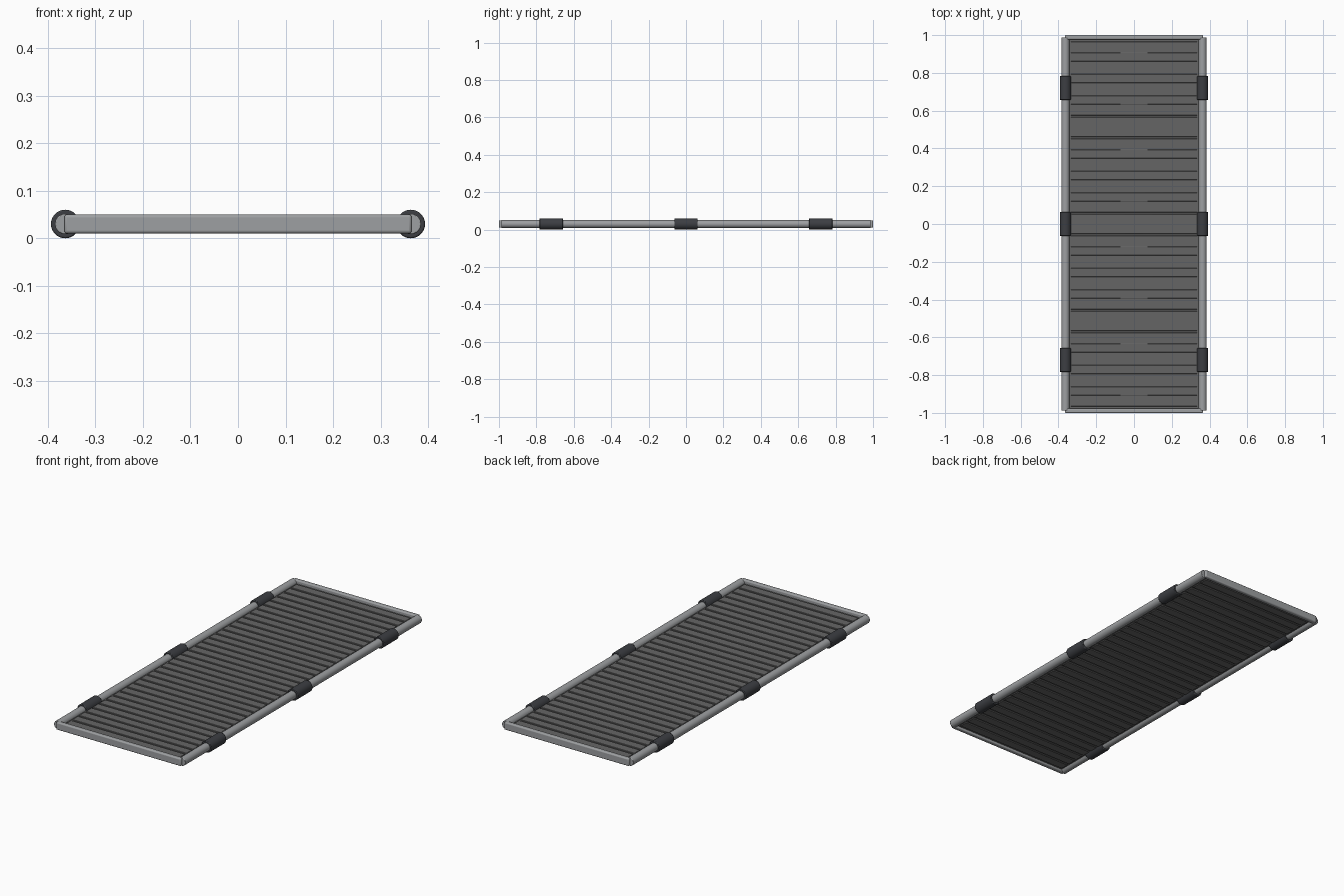
import bpy, bmesh, math
from mathutils import Matrix

if "Cube" in bpy.data.objects:
    bpy.data.objects.remove(bpy.data.objects["Cube"])


def material(name, rgb):
    m = bpy.data.materials.new(name)
    m.diffuse_color = (*rgb, 1)
    m.use_nodes = True
    m.node_tree.nodes["Principled BSDF"].inputs["Base Color"].default_value = m.diffuse_color
    return m


STEEL = material("steel", (0.34, 0.35, 0.36))
DECK = material("deck_grey", (0.13, 0.13, 0.13))
RUBBER = material("rubber", (0.045, 0.048, 0.055))
AXIS_Z = 0.03


def finish(ob, mat, bevel=0.0, segments=2):
    ob.data.materials.append(mat)
    if bevel:
        mod = ob.modifiers.new("bevel", "BEVEL")
        mod.width, mod.segments = bevel, segments
        mod.limit_method = "ANGLE"
        mod.angle_limit = math.radians(50)
    bpy.ops.object.select_all(action="DESELECT")
    ob.select_set(True)
    bpy.context.view_layer.objects.active = ob
    bpy.ops.object.shade_smooth_by_angle(angle=math.radians(35))


def boxes(name, items, mat, bevel=0.0, segments=2):
    """One object from a list of (centre, size) boxes."""
    bm = bmesh.new()
    for c, s in items:
        bmesh.ops.create_cube(bm, size=1, matrix=Matrix.Translation(c) @ Matrix.Diagonal((*s, 1)))
    me = bpy.data.meshes.new(name)
    bm.to_mesh(me)
    bm.free()
    ob = bpy.data.objects.new(name, me)
    bpy.context.collection.objects.link(ob)
    finish(ob, mat, bevel, segments)


def tube(name, x, y, radius, length, mat, bevel):
    bpy.ops.mesh.primitive_cylinder_add(vertices=32, radius=radius, depth=length,
                                        location=(x, y, AXIS_Z), rotation=(math.pi / 2, 0, 0))
    ob = bpy.context.object
    ob.name = name
    finish(ob, mat, bevel)


# Side rails with three rubber grips each
for side, sx in (("left", -1), ("right", 1)):
    tube(f"{side}_rail", sx * 0.363, 0, 0.0215, 1.975, STEEL, 0.002)
    for i, y in enumerate((-0.72, 0, 0.72)):
        tube(f"{side}_grip_{i + 1}", sx * 0.363, y, 0.03, 0.125, RUBBER, 0.003)

# End bars
for end, sy in (("front", -1), ("back", 1)):
    boxes(f"{end}_bar", [((0, sy * 0.9885, AXIS_Z), (0.73, 0.023, 0.04))], STEEL, 0.006, 3)

# Deck sheet spanning the frame
boxes("deck_sheet", [((0, 0, 0.027), (0.69, 1.96, 0.01))], DECK)

# Deck slats with narrow grooves between them
COUNT = 34
pitch = 1.94 / COUNT
boxes("deck_slats", [((0, (i - (COUNT - 1) / 2) * pitch, 0.027), (0.668, pitch - 0.01, 0.019))
                     for i in range(COUNT)], DECK, 0.0015, 1)
